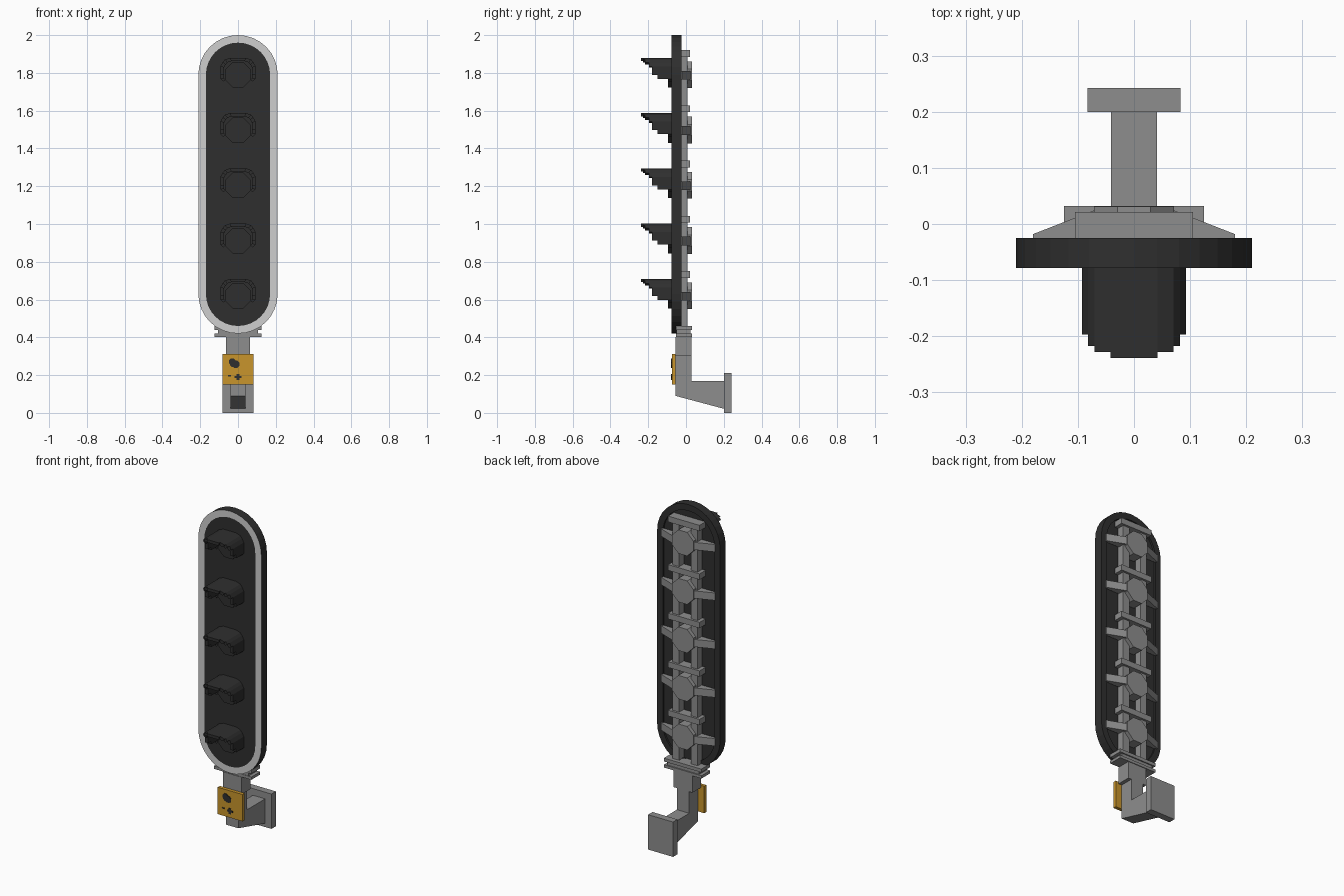
import bpy, bmesh, math

if "Cube" in bpy.data.objects:
    bpy.data.objects.remove(bpy.data.objects["Cube"])


def material(name, r, g, b):
    m = bpy.data.materials.new(name)
    m.diffuse_color = (r, g, b, 1)
    m.use_nodes = True
    m.node_tree.nodes["Principled BSDF"].inputs["Base Color"].default_value = m.diffuse_color
    return m


DARK = material("charcoal", 0.028, 0.028, 0.028)
LIGHT = material("pale grey", 0.62, 0.62, 0.62)
GREY = material("mid grey", 0.27, 0.27, 0.27)
YELLOW = material("amber", 0.58, 0.30, 0.025)


def finish(name, bm, *mats):
    bmesh.ops.recalc_face_normals(bm, faces=bm.faces)
    me = bpy.data.meshes.new(name)
    bm.to_mesh(me)
    bm.free()
    for m in mats:
        me.materials.append(m)
    ob = bpy.data.objects.new(name, me)
    bpy.context.collection.objects.link(ob)
    return ob


def add_prism(bm, points, a, b, to3d):
    """Closed solid: 2D outline swept from depth a to depth b."""
    lo = [bm.verts.new(to3d(p, a)) for p in points]
    hi = [bm.verts.new(to3d(p, b)) for p in points]
    bm.faces.new(lo)
    bm.faces.new(hi[::-1])
    for i in range(len(points)):
        j = (i + 1) % len(points)
        bm.faces.new((lo[i], hi[i], hi[j], lo[j]))


def along_y(p, d):
    return (p[0], d, p[1])


def along_x(p, d):
    return (d, p[0], p[1])


def along_z(p, d):
    return (p[0], p[1], d)


def prism(name, points, a, b, to3d, mat):
    bm = bmesh.new()
    add_prism(bm, points, a, b, to3d)
    return finish(name, bm, mat)


def box(name, x0, x1, y0, y1, z0, z1, mat):
    return prism(name, [(x0, z0), (x1, z0), (x1, z1), (x0, z1)], y0, y1, along_y, mat)


def ngon(n, r, cx, cz, turn=0.0):
    return [(cx + r * math.cos(math.tau * (i + turn) / n),
             cz + r * math.sin(math.tau * (i + turn) / n)) for i in range(n)]


# Backboard: stadium shape with pale front border and shallow rear recess
def stadium(r, steps=16):
    top = [(r * math.cos(math.pi * i / steps), 1.79 + r * math.sin(math.pi * i / steps))
           for i in range(steps + 1)]
    return top + [(-x, 0.63 - (z - 1.79)) for x, z in top]


bm = bmesh.new()
loops = [[bm.verts.new(along_y(p, y)) for p in stadium(r)]
         for r, y in [(0.172, -0.036), (0.172, -0.025), (0.21, -0.025),
                      (0.21, -0.078), (0.17, -0.078)]]
bm.faces.new(loops[0])
bm.faces.new(loops[-1])
for k in range(4):
    n = len(loops[k])
    for i in range(n):
        j = (i + 1) % n
        f = bm.faces.new((loops[k][i], loops[k][j], loops[k + 1][j], loops[k + 1][i]))
        f.material_index = 1 if k == 3 else 0
finish("backboard", bm, DARK, LIGHT)

# Hood half outline: outer and inner wall points, and how far each strip reaches
OUTER = [(0, .09), (.042, .09), (.07, .08), (.082, .066), (.093, .045),
         (.093, .0), (.093, -.022), (.078, -.036)]
INNER = [(0, .072), (.037, .072), (.056, .065), (.066, .054), (.074, .038),
         (.074, .0), (.074, -.018), (.066, -.026)]
REACH = [-.239, -.228, -.217, -.197, -.18, -.15, -.095]

for n in range(5):
    z = 0.62 + 0.2925 * n
    # Stepped visor
    bm = bmesh.new()
    for s in (-1, 1):
        for i, reach in enumerate(REACH):
            quad = [OUTER[i], OUTER[i + 1], INNER[i + 1], INNER[i]]
            add_prism(bm, [(s * x, z + h) for x, h in quad], reach, -0.075, along_y)
    finish(f"visor_{n}", bm, DARK)
    # Lens and rear lamp housing
    prism(f"lens_{n}", ngon(8, 0.073, 0, z, 0.5), -0.094, -0.075, along_y, DARK)
    prism(f"lamp_housing_{n}", ngon(8, 0.077, 0, z, 0.5), -0.04, 0.031, along_y, GREY)
    # Tapered side arms
    for s in (-1, 1):
        arm = [(s * x, y) for x, y in [(.05, -.03), (.18, -.03), (.18, -.018),
                                       (.072, .024), (.05, .024)]]
        prism(f"side_arm_{n}", arm, z - 0.025, z + 0.02, along_z, GREY)
    # Ladder rung above each lamp
    box(f"rung_{n}", -.105, .105, -.04, .021, z + .095, z + .13, GREY)

# Rear rails
for s in (-1, 1):
    x0, x1 = sorted((s * .04, s * .083))
    box("rail", x0, x1, -.038, .008, .45, 1.9, GREY)

# Clamp plates under the board
box("clamp_upper", -.125, .125, -.052, .032, .44, .46, GREY)
box("clamp_core", -.105, .105, -.05, .025, .42, .44, GREY)
box("clamp_lower", -.125, .125, -.052, .032, .403, .42, GREY)

# Post, bent bracket arm and wall plate
box("post", -.063, .063, -.055, .028, .30, .403, GREY)
prism("bracket_arm", [(-.055, .09), (.2, .022), (.2, .17), (.028, .17),
                      (.028, .30), (-.055, .30)], -.041, .041, along_x, GREY)
box("wall_plate", -.083, .083, .2, .242, 0, .21, GREY)

# Push-button box with small dark markings
box("button_box", -.083, .083, -.075, -.055, .15, .312, YELLOW)
for cx, cz, r in [(-.03, .27, .02), (-.012, .258, .021), (-.025, .262, .02)]:
    prism("button_mark", ngon(8, r, cx, cz, .5), -.079, -.074, along_y, DARK)
box("mark_bar_across", -.018, .018, -.078, -.074, .184, .196, DARK)
box("mark_bar_up", -.007, .007, -.079, -.074, .173, .207, DARK)
box("mark_dash", -.052, -.038, -.078, -.074, .193, .2, DARK)
